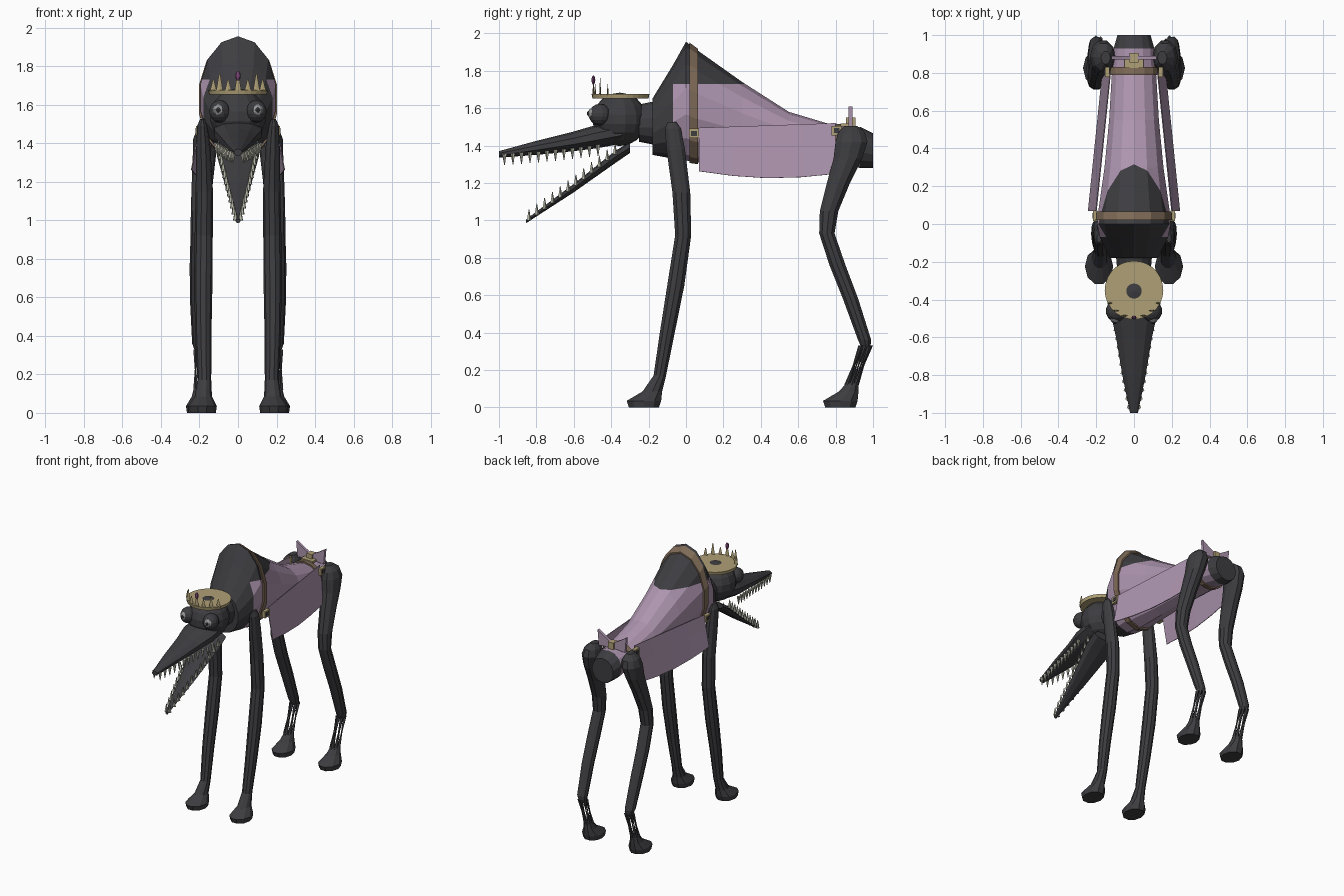
import bpy, bmesh, math
from mathutils import Vector, Matrix

old = bpy.data.objects.get("Cube")
if old:
    bpy.data.objects.remove(old, do_unlink=True)


def material(name, r, g, b):
    m = bpy.data.materials.new(name)
    m.use_nodes = True
    m.diffuse_color = (r, g, b, 1)
    m.node_tree.nodes["Principled BSDF"].inputs["Base Color"].default_value = (r, g, b, 1)
    return m


HIDE = material("charcoal hide", .047, .047, .053)
CLOTH = material("mauve cloth", .42, .30, .43)
GOLD = material("dull gold", .43, .35, .18)
STRAP = material("brown leather", .21, .145, .095)
TOOTH = material("bone", .46, .46, .38)
EYE = material("eye grey", .3, .31, .31)
GEM = material("plum gem", .2, .06, .18)


def finish(bm, name, *mats):
    bmesh.ops.recalc_face_normals(bm, faces=bm.faces)
    mesh = bpy.data.meshes.new(name)
    bm.to_mesh(mesh)
    bm.free()
    for m in mats:
        mesh.materials.append(m)
    ob = bpy.data.objects.new(name, mesh)
    bpy.context.collection.objects.link(ob)
    return ob


def skin(rings):
    """Closed tube through a list of equal point rings."""
    bm = bmesh.new()
    loops = [[bm.verts.new(p) for p in ring] for ring in rings]
    n = len(loops[0])
    for a, b in zip(loops, loops[1:]):
        for i in range(n):
            j = (i + 1) % n
            bm.faces.new((a[i], a[j], b[j], b[i]))
    bm.faces.new(loops[0])
    bm.faces.new(loops[-1])
    return bm


def upright(y, w, low, high, n=14):
    """Upright oval cross-section at y."""
    mid, half = (low + high) / 2, (high - low) / 2
    angles = [math.tau * i / n for i in range(n)]
    return [Vector((w * math.sin(a), y, mid + half * math.cos(a))) for a in angles]


def level(x, y, z, rx, ry, n=10):
    """Level oval cross-section."""
    angles = [math.tau * i / n for i in range(n)]
    return [Vector((x + rx * math.cos(a), y + ry * math.sin(a), z)) for a in angles]


def sample(sections, y):
    """Interpolated width, bottom and top of a section list."""
    for a, b in zip(sections, sections[1:]):
        if a[0] <= y <= b[0]:
            t = (y - a[0]) / (b[0] - a[0])
            return [p + (q - p) * t for p, q in zip(a[1:], b[1:])]
    return sections[-1][1:]


def ball(name, mat, loc, size, seg=14):
    bm = bmesh.new()
    bmesh.ops.create_uvsphere(bm, u_segments=seg, v_segments=seg // 2 + 2, radius=1,
                              matrix=Matrix.LocRotScale(Vector(loc), None, Vector(size)))
    return finish(bm, name, mat)


def box(name, mat, loc, size):
    bm = bmesh.new()
    bmesh.ops.create_cube(bm, size=1, matrix=Matrix.LocRotScale(Vector(loc), None, Vector(size)))
    return finish(bm, name, mat)


def add_cone(bm, loc, r, height, seg=5, flat=1, flip=False):
    rot = Matrix.Rotation(math.pi if flip else 0, 4, 'X')
    bmesh.ops.create_cone(bm, cap_ends=True, segments=seg, radius1=r, radius2=r * .15, depth=height,
                          matrix=Matrix.Translation(loc) @ rot @ Matrix.Diagonal((1, flat, 1, 1)))


# Torso: dark hump, neck end and rump, cloth wrapped round the middle
torso = [(-.18, .13, 1.35, 1.65), (-.07, .185, 1.33, 1.83), (0, .2, 1.32, 1.955),
         (.06, .195, 1.31, 1.91), (.3, .16, 1.31, 1.74), (.55, .135, 1.32, 1.58),
         (.8, .12, 1.31, 1.505), (.93, .11, 1.28, 1.5), (1, .09, 1.28, 1.465)]
bm = skin([upright(*s) for s in torso])
bmesh.ops.bisect_plane(bm, geom=bm.verts[:] + bm.edges[:] + bm.faces[:],
                       plane_co=(0, 0, 1.73), plane_no=(0, 0, 1))
for f in bm.faces:
    c = f.calc_center_median()
    f.material_index = int(-.07 < c.y < .93 and c.z < 1.73)
finish(bm, "torso", HIDE, CLOTH)
finish(skin([upright(-.25, .09, 1.42, 1.62), upright(-.15, .1, 1.4, 1.64)]), "neck", HIDE)

# Straps round the torso
for name, start, end in (("front_strap", .02, .065), ("rear_strap", .79, .83)):
    rings = []
    for y in (start, end):
        w, low, high = sample(torso, y)
        rings.append(upright(y, w + .01, low - .01, high + .01))
    finish(skin(rings), name, STRAP)

# Head and upper jaw
ball("head", HIDE, (0, -.355, 1.54), (.15, .145, .143))
snout = [(-1, .022, 1.335, 1.37), (-.8, .065, 1.35, 1.425), (-.6, .1, 1.37, 1.475),
         (-.48, .128, 1.385, 1.51), (-.34, .13, 1.41, 1.54)]
finish(skin([upright(*s, 10) for s in snout]), "upper_jaw", HIDE)

# Lower jaw, hanging open
jaw = [(-.855, .012, .985, 1.005), (-.6, .065, 1.15, 1.195), (-.38, .11, 1.305, 1.37),
       (-.3, .11, 1.36, 1.42)]
finish(skin([upright(*s, 8) for s in jaw]), "lower_jaw", HIDE)

# Teeth along both jaws
upper, lower = bmesh.new(), bmesh.new()
count = 12
for side in (1, -1):
    for i in range(count):
        t = i / (count - 1)
        y = -.97 + .5 * t
        w, low, high = sample(snout, y)
        add_cone(upper, (side * w * .88, y, low - .012), .013, .06, flip=True)
        y = -.84 + .46 * t
        w, low, high = sample(jaw, y)
        add_cone(lower, (side * w * .92, y, high + .012), .013, .06)
finish(upper, "upper_teeth", TOOTH)
finish(lower, "lower_teeth", TOOTH)

# Crown: flat band, pointed front and gem
bm = bmesh.new()
bmesh.ops.create_cone(bm, cap_ends=True, segments=28, radius1=.15, radius2=.155, depth=.024,
                      matrix=Matrix.Translation((0, -.35, 1.664)))
finish(bm, "crown_band", GOLD)
bm = bmesh.new()
for i in range(-3, 4):
    a = i * .36
    tall = .09 if i % 2 == 0 else .06
    add_cone(bm, (.145 * math.sin(a), -.35 - .145 * math.cos(a), 1.67 + tall / 2),
             .018, tall, 4, .3)
finish(bm, "crown_points", GOLD)
ball("crown_gem", GEM, (0, -.495, 1.75), (.014, .01, .025), 8)

# Cloth bow at the rump
for side in (1, -1):
    outline = [(0, 1.505), (.11, 1.495), (.12, 1.61), (.065, 1.575), (0, 1.54)]
    rings = [[Vector((side * x, y, z)) for x, z in outline] for y in (.87, .89)]
    finish(skin(rings), "bow_loop", CLOTH)
box("bow_knot", GOLD, (0, .88, 1.525), (.045, .05, .05))
box("bow_tail_clip", GOLD, (0, .85, 1.51), (.1, .05, .015))

# Limb rings: x, y, z, half width, half depth
front_leg = [(.185, -.225, 0, .07, .085), (.185, -.225, .035, .075, .097), (.18, -.18, .085, .045, .055),
             (.175, -.14, .17, .036, .035), (.18, -.1, .4, .042, .042), (.18, -.055, .65, .047, .048),
             (.178, -.015, .92, .047, .045), (.175, -.025, 1.15, .045, .05),
             (.18, -.055, 1.38, .037, .052), (.185, -.07, 1.49, .027, .045), (.185, -.075, 1.525, .012, .025)]
rear_leg = [(.195, .962, .32, .028, .025), (.2, .955, .36, .038, .037), (.205, .88, .58, .044, .043),
            (.205, .81, .76, .046, .045), (.2, .753, .93, .046, .043), (.195, .765, 1.05, .05, .052),
            (.185, .815, 1.2, .055, .065), (.175, .865, 1.33, .06, .08), (.165, .885, 1.42, .068, .09),
            (.16, .885, 1.47, .055, .075), (.15, .88, 1.505, .025, .035)]
rear_foot = [(.195, .825, 0, .07, .085), (.195, .825, .035, .075, .097), (.195, .87, .085, .045, .055),
             (.195, .89, .13, .034, .034)]

for side in (1, -1):
    tag = "left_" if side > 0 else "right_"
    for name, rings in (("front_leg", front_leg), ("rear_leg", rear_leg), ("rear_foot", rear_foot)):
        finish(skin([level(side * r[0], *r[1:]) for r in rings]), tag + name, HIDE)

    # Thin sinews joining the hock to the rear foot
    for foot, hock in zip(level(side * .195, .885, .12, .028, .028, 7),
                          level(side * .195, .96, .33, .028, .028, 7)):
        mid = foot.lerp(hock, .5)
        finish(skin([level(*foot, .012, .012, 4), level(*mid, .004, .004, 4),
                     level(*hock, .012, .012, 4)]), tag + "sinew", HIDE)

    # Hanging side cloth
    bm = bmesh.new()
    rows = []
    for i in range(5):
        t = i / 4
        x, y = .202 - .075 * t, .07 + .73 * t
        hem = 1.263 - .014 * t - .03 * math.sin(math.pi * t)
        rows.append([bm.verts.new((side * (x + dx), y, z)) for dx, z in
                     ((0, 1.495 + .025 * t), (.018, 1.39), (.042, hem))])
    for a, b in zip(rows, rows[1:]):
        for k in range(2):
            bm.faces.new((a[k], b[k], b[k + 1], a[k + 1]))
    flap = finish(bm, tag + "side_cloth", CLOTH)
    mod = flap.modifiers.new("thickness", 'SOLIDIFY')
    mod.thickness = .005

    # Buckles with dark centres
    for x, y, z in ((.205, .043, 1.465), (.142, .805, 1.48)):
        box(tag + "buckle", GOLD, (side * x, y, z), (.025, .055, .05))
        box(tag + "buckle_centre", HIDE, (side * (x + .012), y, z), (.008, .03, .027))

    # Eyes in round sockets
    ball(tag + "eye_socket", HIDE, (side * .095, -.46, 1.565), (.055, .06, .058))
    ball(tag + "eye", EYE, (side * .1, -.492, 1.57), (.032, .034, .034), 10)
    ball(tag + "pupil", HIDE, (side * .102, -.52, 1.572), (.012, .01, .013), 8)
